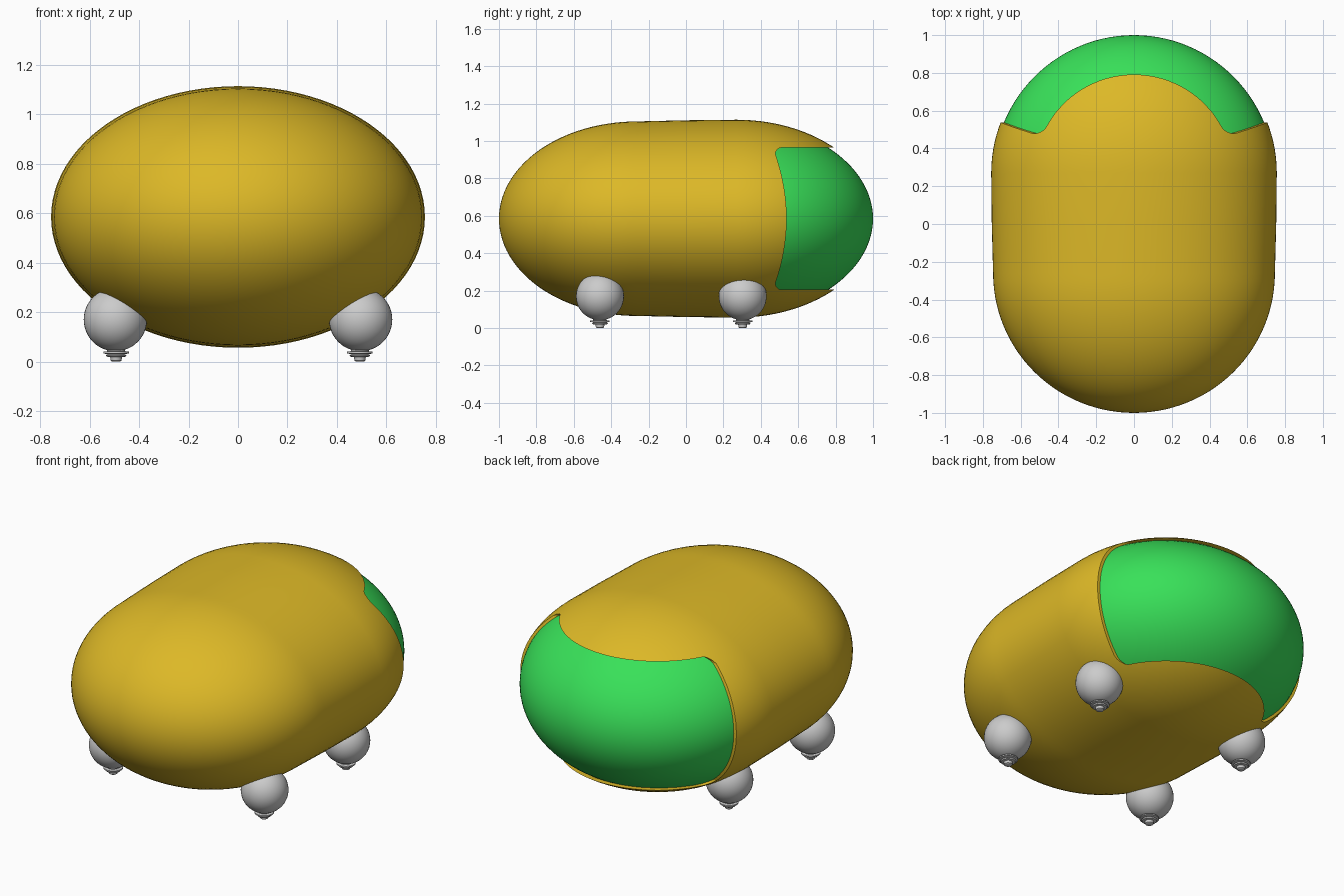
import bpy, bmesh, math
from mathutils import Vector

if "Cube" in bpy.data.objects:
    bpy.data.objects.remove(bpy.data.objects["Cube"])


def material(name, color):
    m = bpy.data.materials.new(name)
    m.diffuse_color = (*color, 1)
    m.use_nodes = True
    m.node_tree.nodes["Principled BSDF"].inputs["Base Color"].default_value = m.diffuse_color
    return m


def smooth(ob, angle=35):
    bpy.ops.object.select_all(action='DESELECT')
    bpy.context.view_layer.objects.active = ob
    ob.select_set(True)
    bpy.ops.object.shade_smooth_by_angle(angle=math.radians(angle))


def to_object(name, bm, mat=None):
    bmesh.ops.remove_doubles(bm, verts=bm.verts, dist=1e-5)
    bmesh.ops.recalc_face_normals(bm, faces=bm.faces)
    me = bpy.data.meshes.new(name)
    bm.to_mesh(me)
    bm.free()
    ob = bpy.data.objects.new(name, me)
    bpy.context.collection.objects.link(ob)
    if mat:
        me.materials.append(mat)
    return ob


def loft(name, rings, along_y=False, center=(0, 0, 0), seg=48, mat=None):
    """Stack elliptical rings (position, radius a, radius b) along z or y."""
    bm = bmesh.new()
    c = Vector(center)
    loops = []
    for t, a, b in rings:
        loop = []
        for i in range(seg):
            w = 2 * math.pi * i / seg
            u, v = a * math.cos(w), b * math.sin(w)
            loop.append(bm.verts.new(c + Vector((u, t, v) if along_y else (u, v, t))))
        loops.append(loop)
    for lo, hi in zip(loops, loops[1:]):
        for i in range(seg):
            j = (i + 1) % seg
            bm.faces.new((lo[i], lo[j], hi[j], hi[i]))
    for end in (0, -1):
        if rings[end][1] > 1e-4:
            bm.faces.new(loops[end])
    bmesh.ops.dissolve_degenerate(bm, dist=1e-6, edges=bm.edges)
    return to_object(name, bm, mat)


def dome(y0, ry, rx, rz, sign, n=28):
    """Rings of half an ellipsoid, from its equator to its tip."""
    out = []
    for i in range(n + 1):
        w = math.pi / 2 * i / n
        k = math.cos(w) if i < n else 0
        out.append((y0 + sign * ry * math.sin(w), rx * k, rz * k))
    return out


yellow = material("yellow_shell", (0.72, 0.48, 0.02))
green = material("green_cap", (0.04, 0.75, 0.1))
MID = 0.585

# Hollow capsule shell, slightly narrower at the front
front = dome(-0.26, 0.74, 0.746, 0.520, -1)[::-1]
back = dome(0.27, 0.75, 0.756, 0.529, 1)
shell = loft("body_shell", front + [(0.0, 0.753, 0.526)] + back, True, (0, 0, MID), 96, yellow)
sol = shell.modifiers.new("thickness", 'SOLIDIFY')
sol.thickness, sol.offset = 0.02, -1

# Cutter for the rear opening: rounded corners and a bowed side edge
top, r = 0.38, 0.035
half = [(1.3, top)]
for i in range(7):
    w = math.pi / 2 * i / 6
    half.append((0.478 + r - r * math.sin(w), top - r + r * math.cos(w)))
for i in range(1, 13):
    z = (top - r) * (1 - i / 12)
    half.append((0.478 + 0.06 * (1 - (z / (top - r)) ** 2), z))
outline = half + [(y, -z) for y, z in half[-2::-1]]
bm = bmesh.new()
face = bm.faces.new([bm.verts.new((-1, y, MID + z)) for y, z in outline])
ext = bmesh.ops.extrude_face_region(bm, geom=[face])
bmesh.ops.translate(bm, vec=(2, 0, 0),
                    verts=[g for g in ext["geom"] if isinstance(g, bmesh.types.BMVert)])
cutter = to_object("opening_cutter", bm)
cutter.hide_render = True
cutter.hide_set(True)

cut = shell.modifiers.new("opening", 'BOOLEAN')
cut.operation, cut.solver, cut.object = 'DIFFERENCE', 'EXACT', cutter
smooth(shell)
for m in ("thickness", "opening"):
    bpy.ops.object.modifier_apply(modifier=m)
smooth(shell)
bpy.data.objects.remove(cutter)

# Rear cap seen through the opening
cap = loft("rear_cap", dome(0.243, 0.757, 0.748, 0.521, 1), True, (0, 0, MID), 96, green)
smooth(cap)

# Ball feet with small stepped studs below
ball = [(0.17 + 0.128 * math.sin(w), 0.128 * math.cos(w), 0.128 * math.cos(w))
        for w in [math.pi * (i / 24 - 0.5) for i in range(25)]]
steps = [(0.06, 0.036), (0.042, 0.036), (0.04, 0.052), (0.033, 0.052), (0.03, 0.034),
         (0.026, 0.042), (0.02, 0.038), (0.018, 0.024), (0.004, 0.022), (0.0, 0.016)]
stud = [(z, k, k) for z, k in steps]
for side, sx in (("left", -1), ("right", 1)):
    for end, y in (("front", -0.46), ("rear", 0.303)):
        smooth(loft(f"{end}_{side}_foot", ball, False, (sx * 0.496, y, 0), 40))
        smooth(loft(f"{end}_{side}_stud", stud, False, (sx * 0.493, y, 0), 24))
